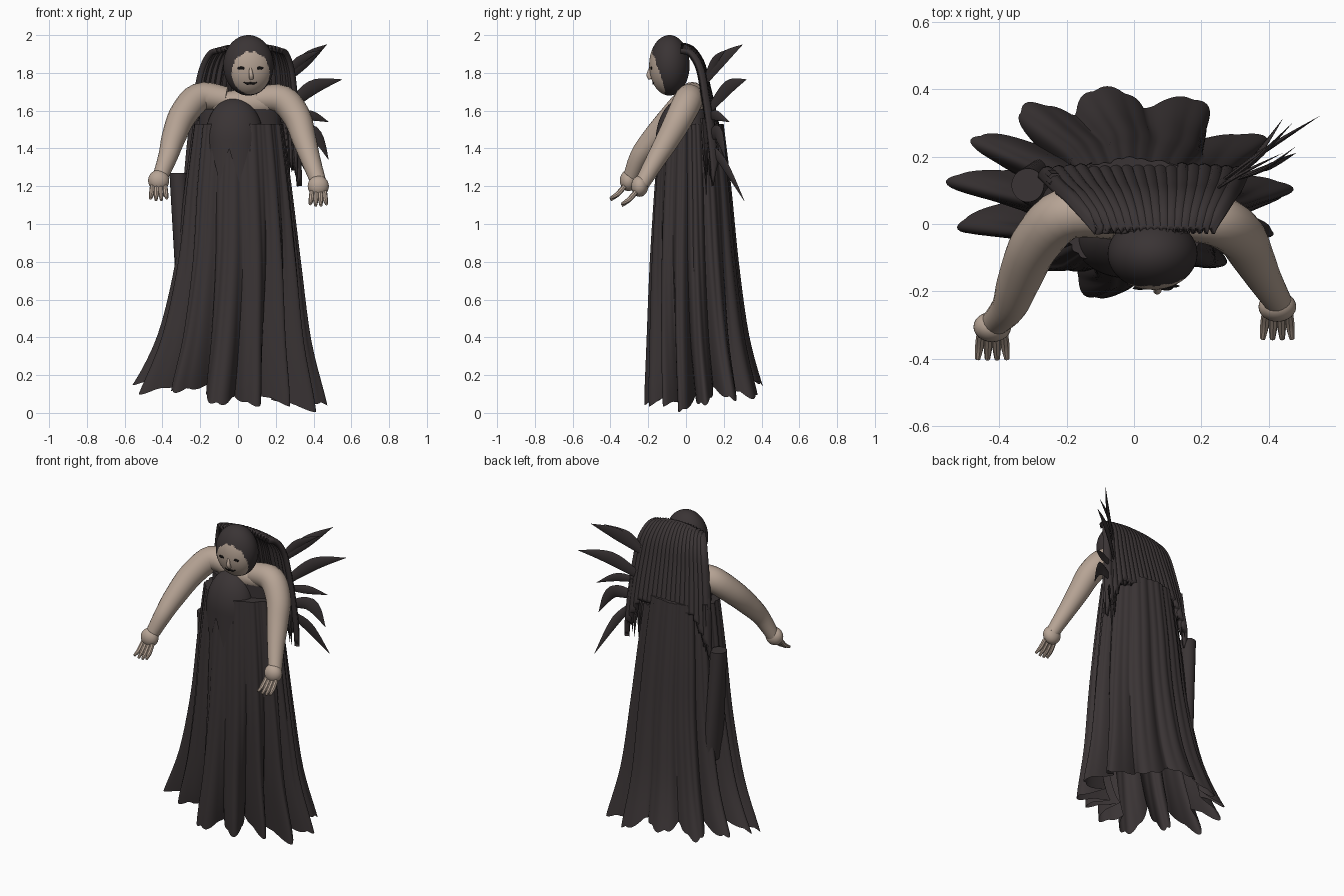
import bpy, bmesh, math, random
from mathutils import Vector

random.seed(4)
cube = bpy.data.objects.get("Cube")
if cube:
    bpy.data.objects.remove(cube)


def material(name, color):
    m = bpy.data.materials.new(name)
    m.use_nodes = True
    m.diffuse_color = color
    m.node_tree.nodes["Principled BSDF"].inputs["Base Color"].default_value = color
    return m


cloth = material("dark cloth", (0.042, 0.034, 0.035, 1))
skin = material("pale skin", (0.47, 0.37, 0.30, 1))
black = material("black detail", (0.006, 0.005, 0.005, 1))


def finish(name, bm, mats, angle=40):
    bmesh.ops.recalc_face_normals(bm, faces=bm.faces)
    me = bpy.data.meshes.new(name)
    bm.to_mesh(me)
    bm.free()
    ob = bpy.data.objects.new(name, me)
    bpy.context.collection.objects.link(ob)
    for m in mats:
        me.materials.append(m)
    bpy.ops.object.select_all(action="DESELECT")
    ob.select_set(True)
    bpy.context.view_layer.objects.active = ob
    bpy.ops.object.shade_smooth_by_angle(angle=math.radians(angle))
    return ob


def loft(name, rings, mat, closed=True, caps=(True, True), angle=40):
    """Skin a list of point rings."""
    bm = bmesh.new()
    rows = [[bm.verts.new(p) for p in ring] for ring in rings]
    n = len(rows[0])
    for a, b in zip(rows, rows[1:]):
        for i in range(n if closed else n - 1):
            j = (i + 1) % n
            bm.faces.new((a[i], a[j], b[j], b[i]))
    for row, cap in zip((rows[0], rows[-1]), caps):
        if cap and closed:
            bm.faces.new(row)
    return finish(name, bm, [mat], angle)


def spline(values, t):
    """Catmull-Rom sample of numbers or vectors, t from 0 to 1."""
    s = t * (len(values) - 1)
    i = min(int(s), len(values) - 2)
    f = s - i
    b, c = values[i], values[i + 1]
    a = values[max(i - 1, 0)]
    d = values[min(i + 2, len(values) - 1)]
    return b + (c - a) * (f / 2) + (a * 2 - b * 5 + c * 4 - d) * (f * f / 2) \
        + (b * 3 - a - c * 3 + d) * (f ** 3 / 2)


def sweep(name, points, radii, mat, flat=1.0, steps=16, sides=14, normal=(0, 1, 0)):
    """Tapered tube along a smooth path, optionally flattened along a normal."""
    pts = [Vector(p) for p in points]
    rings = []
    for k in range(steps + 1):
        t = k / steps
        p = spline(pts, t)
        tan = spline(pts, min(t + .01, 1)) - spline(pts, max(t - .01, 0))
        side = tan.cross(Vector(normal)).normalized()
        up = side.cross(tan).normalized() * flat
        r = max(spline(radii, t), 0.001)
        rings.append([p + side * r * math.cos(a) + up * r * math.sin(a)
                      for a in (i * math.tau / sides for i in range(sides))])
    return loft(name, rings, mat)


def ellipsoid(name, center, size, mat):
    bm = bmesh.new()
    bmesh.ops.create_uvsphere(bm, u_segments=24, v_segments=16, radius=1)
    for v in bm.verts:
        v.co = Vector(center) + v.co * Vector(size)
    return finish(name, bm, [mat])


# Pleated gown: deep folds at the sides, shallow ones behind, ragged hem
HEIGHT = [1.53, 1.2, 0.8, 0.4, 0.1]
WIDTH = [0.24, 0.285, 0.335, 0.41, 0.52]
DEPTH = [0.17, 0.205, 0.24, 0.28, 0.33]
SHIFT_X = [0.0, 0.0, 0.0, -0.02, -0.045]
SHIFT_Y = [0.03, 0.035, 0.04, 0.055, 0.08]


def gown_ring(t, n=288):
    ring = []
    for i in range(n):
        a = i * math.tau / n
        c, s = math.cos(a), math.sin(a)
        lobe = abs(math.sin(6.5 * a + 0.5 * math.sin(2 * a + 1) + 0.67))
        small = abs(math.sin(17 * a + math.sin(3 * a)))
        deep = 0.1 + 0.2 * abs(c) + 0.2 * max(-s, 0)
        r = 1 - (0.05 + deep * t * t) * (1 - lobe) - 0.03 * (1 - small)
        r -= 0.2 * t * t * max(-s, 0) * abs(2 * s * c)
        hem = -0.02 - 0.05 * c + 0.035 * s + 0.06 * (1 - lobe) \
            + 0.02 * math.sin(5 * a) + 0.02 * (1 - small)
        ring.append((spline(SHIFT_X, t) + r * c * spline(WIDTH, t),
                     spline(SHIFT_Y, t) + r * s * spline(DEPTH, t),
                     max(spline(HEIGHT, t) + hem * t ** 4, 0)))
    return ring


loft("gown", [gown_ring(k / 20) for k in range(21)], cloth, caps=(True, False), angle=55)

# Flat-topped drape at the right hip, sinking into the gown lower down
drape = []
for k in range(13):
    t = k / 12
    drape.append([(-0.315 + 0.04 * t + 0.048 * math.cos(a),
                   0.115 + (0.05 + 0.03 * t) * math.sin(a),
                   1.27 - 0.7 * t)
                  for a in (i * math.tau / 40 for i in range(40))])
loft("hip_drape", drape, cloth)

# Egg-shaped bodice ending in pointed tips
bodice = []
for k in range(25):
    t = k / 24
    phi = min(t / 0.65, 1) * math.pi / 2
    low = max(t - 0.65, 0) / 0.35
    ring = []
    for i in range(72):
        a = i * math.tau / 72
        tip = 0.18 * abs((i / 72 * 9) % 1 - 0.5) * 2
        w = math.sin(phi) + 0.005
        ring.append((-0.02 + 0.155 * w * math.cos(a),
                     -0.005 - 0.04 * math.sin(phi) + 0.115 * w * math.sin(a),
                     1.67 - 0.23 * (1 - math.cos(phi)) - (0.04 + tip) * low))
    bodice.append(ring)
loft("bodice", bodice, cloth, caps=(True, False))

# Collar band and upper chest
ellipsoid("chest", (0.03, 0.02, 1.635), (0.19, 0.075, 0.075), skin)
band = [[(0.01 + 0.215 * math.cos(a), 0.045 + 0.1 * math.sin(a), z)
         for a in (i * math.tau / 48 for i in range(48))] for z in (1.5, 1.61)]
loft("collar_band", band, cloth)

# Arms, rounded wrists and fingers
ARMS = {
    "right": [(-0.06, 0.02, 1.66), (-0.2, 0.03, 1.672), (-0.29, -0.055, 1.58),
              (-0.34, -0.165, 1.46), (-0.37, -0.245, 1.36), (-0.415, -0.295, 1.24)],
    "left": [(0.1, 0.02, 1.66), (0.23, 0.015, 1.66), (0.31, -0.03, 1.57),
             (0.35, -0.095, 1.45), (0.385, -0.16, 1.34), (0.43, -0.235, 1.21)],
}
for side, path in ARMS.items():
    sweep(side + "_arm", path, [0.065, 0.077, 0.074, 0.064, 0.052, 0.04], skin,
          steps=24, sides=20)
    hand = Vector(path[-1]) + Vector((-0.005, -0.01, -0.01))
    ellipsoid(side + "_hand", hand, (0.056, 0.045, 0.056), skin)
    for i in range(4):
        dx = (i - 1.5) * 0.025
        drop = 0.11 - 0.012 * abs(i - 1.5)
        root = hand + Vector((dx * 0.9, -0.02, -0.03))
        sweep(f"{side}_finger_{i + 1}",
              [root, root + Vector((dx * 0.1, -0.035, -0.04)),
               root + Vector((dx * 0.25, -0.075, -drop * 0.7))],
              [0.013, 0.0135, 0.008], skin, steps=8, sides=8)

# Hooded head with an oval face opening
HEAD = Vector((0.055, -0.088, 1.84))
SIZE = Vector((0.133, 0.107, 0.16))
bm = bmesh.new()
bmesh.ops.create_uvsphere(bm, u_segments=96, v_segments=64, radius=1)
for v in bm.verts:
    v.co = HEAD + v.co * SIZE
for f in bm.faces:
    p = f.calc_center_median() - HEAD
    fringe = 0.005 * math.sin(p.x * 130)
    oval = ((p.x - 0.012) / 0.1) ** 2 + ((p.z + 0.04 + fringe * (p.z > 0)) / 0.112) ** 2
    f.material_index = int(p.y < 0 and oval < 1)
finish("hooded_head", bm, [cloth, skin])


def face_y(x, z):
    """Depth of the face surface at a given spot."""
    q = 1 - ((x - HEAD.x) / SIZE.x) ** 2 - ((z - HEAD.z) / SIZE.z) ** 2
    return HEAD.y - SIZE.y * math.sqrt(max(q, 0))


# Facial features
for side, x in (("right", 0.018), ("left", 0.113)):
    ellipsoid(side + "_eye", (x, face_y(x, 1.825), 1.825), (0.022, 0.005, 0.008), black)
sweep("mouth", [(x, face_y(x, z) - 0.001, z) for x, z in
                ((0.03, 1.75), (0.05, 1.743), (0.066, 1.746), (0.082, 1.743), (0.1, 1.75))],
      [0.002, 0.006, 0.006, 0.006, 0.002], black, flat=0.5)
sweep("nose", [(0.066, face_y(0.066, 1.82) + 0.004, 1.825),
               (0.069, face_y(0.066, 1.79) - 0.008, 1.79),
               (0.071, face_y(0.066, 1.768) - 0.004, 1.768)], [0.006, 0.012, 0.011], skin)

# Ribbed back cape, longer and ragged at both edges
CAPE_Y = [-0.03, 0.02, 0.07, 0.1, 0.13, 0.155]
CAPE_Z = [1.945, 1.925, 1.85, 1.73, 1.6, 1.48]
CAPE_W = [0.175, 0.205, 0.24, 0.265, 0.285, 0.3]
cape = []
for k in range(25):
    t = k / 24
    row = []
    for i in range(161):
        u = i / 80 - 1
        rib = abs(math.sin((u + 1) * 9 * math.pi))
        edge = max(abs(u) - 0.65, 0) / 0.35
        row.append((0.06 - 0.035 * t + u * spline(CAPE_W, t),
                    spline(CAPE_Y, t) + 0.016 * rib - 0.015 * t * u * u,
                    spline(CAPE_Z, t) - 0.03 * u * u * (1 - t)
                    - (0.2 * edge + (0.03 + 0.05 * edge) * (1 - rib)) * t ** 3))
    cape.append(row)
ob = loft("back_cape", cape, cloth, closed=False, angle=60)
mod = ob.modifiers.new("thickness", "SOLIDIFY")
mod.thickness = 0.03
mod.offset = 0

# Ragged strands below the cape edges
for i in range(11):
    s = 1 if i < 8 else -1
    x = 0.03 + s * random.uniform(0.2, 0.27)
    y, z = random.uniform(0.08, 0.15), random.uniform(1.5, 1.6)
    sweep(f"strand_{i + 1}", [(x, y, z), (x + s * 0.01, y + 0.01, z - 0.14),
                              (x + s * 0.02, y + 0.02, z - random.uniform(0.26, 0.38))],
          [0.018, 0.019, 0.001], cloth, flat=0.6, steps=8, sides=6)

# Feather blades fanning out on the left: root, bend, tip, width
BLADES = [
    ((0.24, 0.1, 1.75), (0.36, 0.19, 1.87), (0.47, 0.30, 1.95), 0.036),
    ((0.24, 0.1, 1.76), (0.32, 0.15, 1.86), (0.44, 0.21, 1.92), 0.026),
    ((0.25, 0.12, 1.6), (0.39, 0.22, 1.72), (0.55, 0.32, 1.765), 0.04),
    ((0.26, 0.12, 1.57), (0.38, 0.16, 1.575), (0.48, 0.23, 1.54), 0.027),
    ((0.26, 0.12, 1.46), (0.4, 0.17, 1.48), (0.48, 0.21, 1.34), 0.04),
    ((0.28, 0.12, 1.42), (0.36, 0.2, 1.32), (0.44, 0.31, 1.12), 0.028),
]
for i, (root, bend, tip, w) in enumerate(BLADES):
    sweep(f"feather_{i + 1}", [root, bend, tip], [w * 0.5, w, 0.001], cloth,
          flat=0.2, steps=12, sides=8, normal=(-0.6, 0.8, 0))
